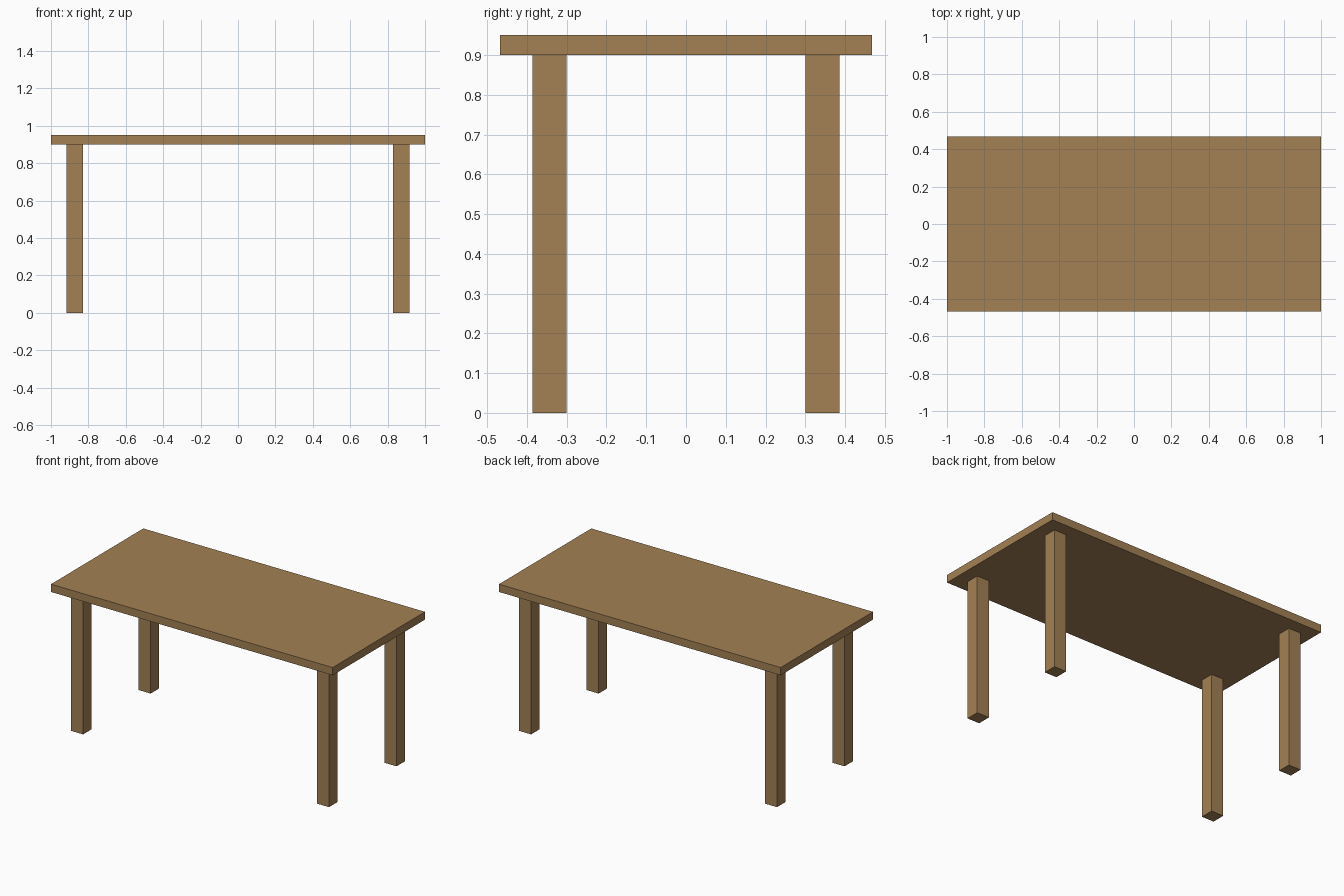
import bpy

if "Cube" in bpy.data.objects:
    bpy.data.objects.remove(bpy.data.objects["Cube"])

wood = bpy.data.materials.new("wood")
wood.diffuse_color = (0.37, 0.22, 0.09, 1.0)
wood.use_nodes = True
wood.node_tree.nodes["Principled BSDF"].inputs["Base Color"].default_value = wood.diffuse_color

TOP_HALF_X, TOP_HALF_Y = 1.0, 0.468
LEG_HEIGHT, TOP_HEIGHT = 0.90, 0.95
LEG_SIZE, LEG_X, LEG_Y = 0.086, 0.873, 0.343


def box(name, centre, size):
    bpy.ops.mesh.primitive_cube_add(size=1, location=centre)
    obj = bpy.context.object
    obj.name = name
    obj.scale = size
    bpy.ops.object.transform_apply(location=False, rotation=False, scale=True)
    obj.data.materials.append(wood)
    return obj


# Table top slab
box("table_top", (0, 0, (LEG_HEIGHT + TOP_HEIGHT) / 2),
    (2 * TOP_HALF_X, 2 * TOP_HALF_Y, TOP_HEIGHT - LEG_HEIGHT))

# Four square legs, inset from the corners
for side_y, depth in ((-1, "front"), (1, "back")):
    for side_x, side in ((-1, "left"), (1, "right")):
        box(f"{depth}_{side}_leg",
            (side_x * LEG_X, side_y * LEG_Y, LEG_HEIGHT / 2),
            (LEG_SIZE, LEG_SIZE, LEG_HEIGHT))
